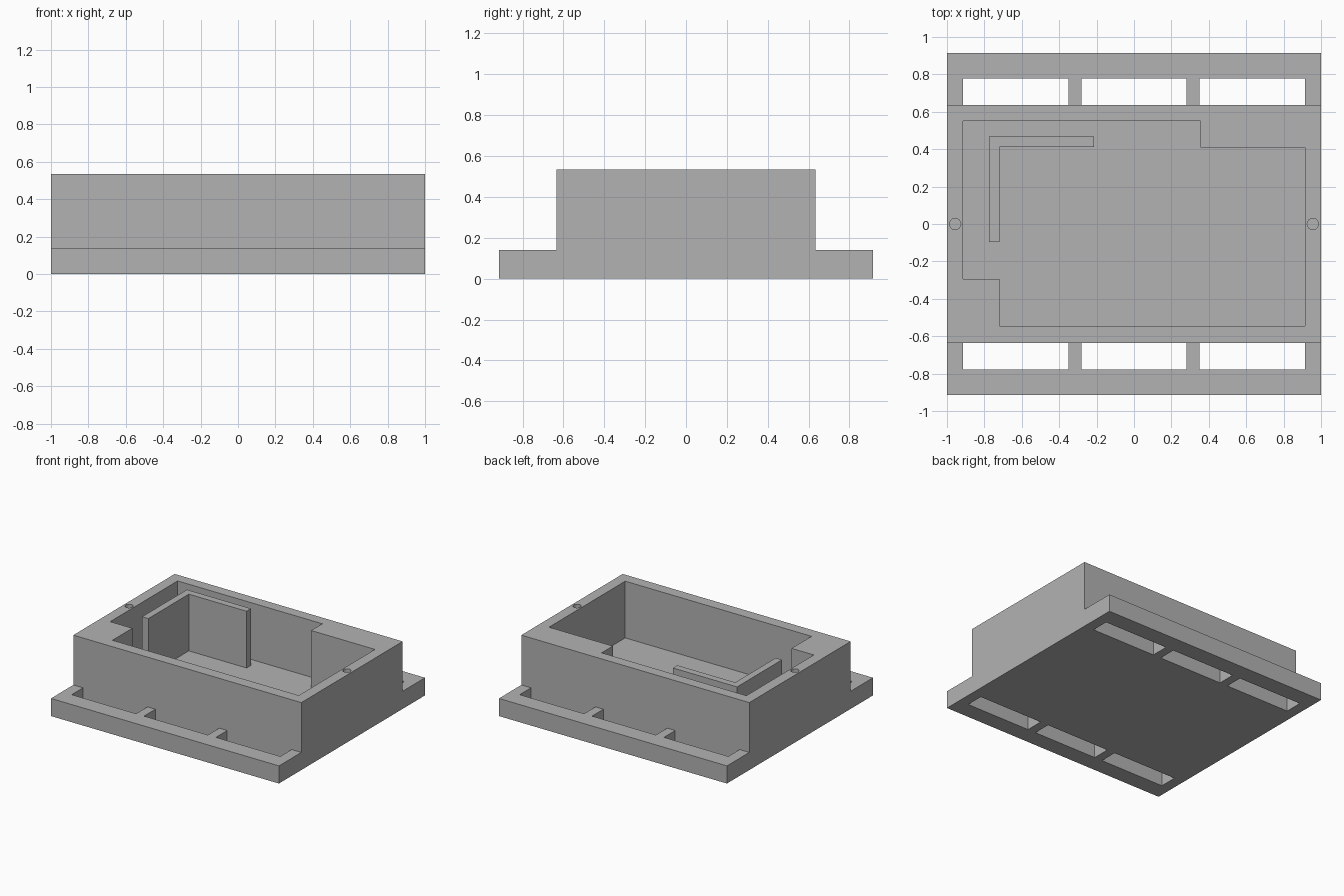
import bpy
import bmesh
from mathutils import Vector

cube = bpy.data.objects.get("Cube")
if cube:
    bpy.data.objects.remove(cube, do_unlink=True)

HEIGHT, FLANGE, FLOOR = 0.535, 0.14, 0.085
BODY_Y, EDGE_Y = 0.635, 0.915

grey = bpy.data.materials.new("plain grey")
grey.use_nodes = True
colour = (0.45, 0.45, 0.45, 1)
grey.diffuse_color = colour
grey.node_tree.nodes["Principled BSDF"].inputs["Base Color"].default_value = colour


def prism(name, points, direction):
    """Extrude a closed 3D outline along a direction."""
    bm = bmesh.new()
    face = bm.faces.new([bm.verts.new(p) for p in points])
    out = bmesh.ops.extrude_face_region(bm, geom=[face])
    verts = [v for v in out["geom"] if isinstance(v, bmesh.types.BMVert)]
    bmesh.ops.translate(bm, verts=verts, vec=Vector(direction))
    bmesh.ops.recalc_face_normals(bm, faces=bm.faces)
    mesh = bpy.data.meshes.new(name)
    bm.to_mesh(mesh)
    bm.free()
    mesh.materials.append(grey)
    obj = bpy.data.objects.new(name, mesh)
    bpy.context.collection.objects.link(obj)
    return obj


def upright(name, outline, z0, z1):
    return prism(name, [(x, y, z0) for x, y in outline], (0, 0, z1 - z0))


def cut(target, cutter):
    mod = target.modifiers.new("cut", "BOOLEAN")
    mod.operation = "DIFFERENCE"
    mod.solver = "EXACT"
    mod.object = cutter
    bpy.context.view_layer.objects.active = target
    bpy.ops.object.modifier_apply(modifier=mod.name)
    bpy.data.objects.remove(cutter, do_unlink=True)


# Housing with a flange along the front and back
half = [(EDGE_Y, 0), (EDGE_Y, FLANGE), (BODY_Y, FLANGE), (BODY_Y, HEIGHT)]
section = half + [(-y, z) for y, z in reversed(half)]
housing = prism("housing", [(-1, y, z) for y, z in section], (2, 0, 0))

# Stepped cavity, leaving solid blocks in two opposite corners
cavity = [(-0.72, -0.545), (0.915, -0.545), (0.915, 0.41), (0.355, 0.41),
          (0.355, 0.55), (-0.915, 0.55), (-0.915, -0.295), (-0.72, -0.295)]
cut(housing, upright("cavity_cutter", cavity, FLOOR, 1))

# Three slots through each flange
for side in (-1, 1):
    for x0, x1 in ((-0.915, -0.35), (-0.28, 0.28), (0.35, 0.915)):
        y0, y1 = side * BODY_Y, side * 0.777
        slot = [(x0, y0), (x1, y0), (x1, y1), (x0, y1)]
        cut(housing, upright("slot_cutter", slot, -0.2, 0.3))

# Blind pin holes in the end walls
for side in (-1, 1):
    bpy.ops.mesh.primitive_cylinder_add(
        vertices=32, radius=0.03, depth=0.4, location=(side * 0.956, 0, HEIGHT))
    cut(housing, bpy.context.object)

# L-shaped divider standing on the cavity floor
divider = [(-0.775, -0.095), (-0.72, -0.095), (-0.72, 0.412),
           (-0.213, 0.412), (-0.213, 0.467), (-0.775, 0.467)]
upright("divider", divider, FLOOR, HEIGHT)
